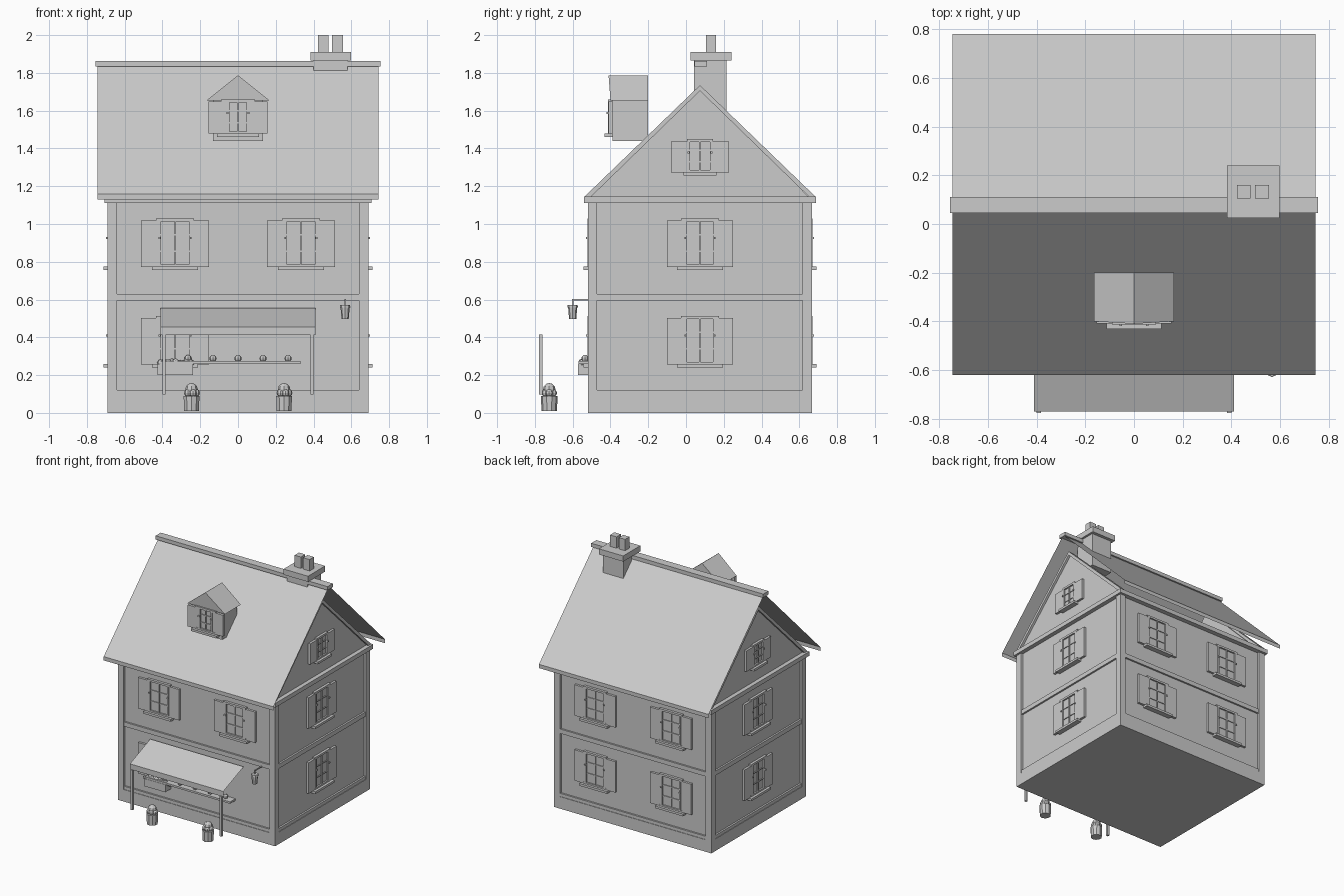
import bpy, bmesh, math, random
from mathutils import Matrix, Vector

if "Cube" in bpy.data.objects:
    bpy.data.objects.remove(bpy.data.objects["Cube"])

random.seed(3)
YC = 0.074            # house centre in y
HX, HY = 0.69, 0.594  # half footprint at plinth and posts
WX, WY = 0.672, 0.576 # half footprint at wall surface


def finish(name, bm, matrix=None):
    if matrix:
        bm.transform(matrix)
    me = bpy.data.meshes.new(name)
    bm.to_mesh(me)
    bm.free()
    ob = bpy.data.objects.new(name, me)
    bpy.context.collection.objects.link(ob)
    return ob


def add_box(bm, x0, x1, y0, y1, z0, z1):
    m = Matrix.Translation(((x0 + x1) / 2, (y0 + y1) / 2, (z0 + z1) / 2))
    bmesh.ops.create_cube(bm, size=1, matrix=m @ Matrix.Diagonal((x1 - x0, y1 - y0, z1 - z0, 1)))


def boxes(name, items, matrix=None):
    bm = bmesh.new()
    for b in items:
        add_box(bm, *b)
    return finish(name, bm, matrix)


def prism(name, profile, x0, x1, closed=True):
    """Sweep a (y, z) profile along x; open profiles become sheets."""
    bm = bmesh.new()
    a = [bm.verts.new((x0, y, z)) for y, z in profile]
    b = [bm.verts.new((x1, y, z)) for y, z in profile]
    n = len(profile)
    for i in range(n if closed else n - 1):
        j = (i + 1) % n
        bm.faces.new((a[i], a[j], b[j], b[i]))
    if closed:
        bm.faces.new(a)
        bm.faces.new(b)
    bmesh.ops.recalc_face_normals(bm, faces=bm.faces)
    return finish(name, bm)


def add_cone(bm, loc, r1, r2, h, n):
    bmesh.ops.create_cone(bm, cap_ends=True, segments=n, radius1=r1, radius2=r2, depth=h,
                          matrix=Matrix.Translation(Vector(loc) + Vector((0, 0, h / 2))))


def add_ball(bm, loc, r, seg=8):
    bmesh.ops.create_uvsphere(bm, u_segments=seg, v_segments=6, radius=r,
                              matrix=Matrix.Translation(loc))


# Walls, plinth, eaves cornice
boxes("walls", [(-WX, WX, YC - WY, YC + WY, 0.05, 1.12)])
boxes("plinth", [(-HX, HX, YC - HY, YC + HY, 0, 0.095)])
boxes("cornice", [(-0.706, 0.706, YC - 0.613, YC + 0.613, 1.112, 1.146)])

# Corner posts and floor beams
posts = []
for sx in (-1, 1):
    for sy in (-1, 1):
        xs = sorted((sx * HX, sx * (HX - 0.05)))
        ys = sorted((YC + sy * HY, YC + sy * (HY - 0.05)))
        posts.append((*xs, *ys, 0.09, 1.115))
boxes("corner_posts", posts)
boxes("floor_beams", [(-HX + 0.004, HX - 0.004, YC - HY + 0.004, YC + HY - 0.004, z0, z1)
                      for z0, z1 in ((0.595, 0.63), (0.09, 0.12))])

# Gable walls with sloping trim
for side, s in (("left", -1), ("right", 1)):
    xs = sorted((s * 0.64, s * WX))
    prism(side + "_gable", [(YC - 0.58, 1.14), (YC + 0.58, 1.14), (YC, 1.72)], *xs)
    xs = sorted((s * 0.65, s * HX))
    prism(side + "_gable_trim", [(YC - 0.61, 1.146), (YC, 1.735), (YC + 0.61, 1.146),
                                 (YC + 0.575, 1.146), (YC, 1.705), (YC - 0.575, 1.146)], *xs)

# Roof sheet with eave drops, ridge cap
prism("roof", [(-0.62, 1.13), (-0.62, 1.16), (0.08, 1.85), (0.78, 1.16), (0.78, 1.13)],
      -0.745, 0.745, closed=False)
boxes("ridge_cap", [(-0.755, 0.755, 0.045, 0.11, 1.833, 1.862)])

# Chimney
boxes("chimney", [(0.40, 0.58, 0.042, 0.215, 1.6, 1.87)])
boxes("chimney_cap", [(0.383, 0.597, 0.025, 0.24, 1.865, 1.91)])
boxes("chimney_pots", [(0.423, 0.478, 0.105, 0.16, 1.905, 2.0), (0.498, 0.555, 0.105, 0.16, 1.905, 2.0)])


def window(name, origin, turn, w=0.20, h=0.26, sh=0.09, gap=0.09, dep=0.02):
    """Frame, glazing bars, shutters and sill; origin is bottom centre on the wall."""
    m = Matrix.Translation(origin) @ Matrix.Rotation(math.radians(turn), 4, 'Z')
    f, t = w / 2, 0.016
    parts = [(-f, f, -dep, 0, h - t, h), (-f, f, -dep, 0, 0, t)]
    for s in (-1, 1):
        parts.append((*sorted((s * gap, s * (gap - t))), -dep, 0, 0, h))
    parts.append((-0.004, 0.004, -dep * 0.8, 0, 0, h))
    for k in (1, 2):
        parts.append((-gap, gap, -dep * 0.7, 0, h * k / 3 - 0.004, h * k / 3 + 0.004))
    boxes(name + "_frame", parts, m)
    boxes(name + "_glass", [(-gap, gap, -dep * 0.4, 0, 0, h)], m)
    shutters = []
    for s in (-1, 1):
        shutters.append((*sorted((s * gap, s * (gap + sh))), -dep * 0.9, 0, 0.003, h - 0.012))
        shutters.append((*sorted((s * (gap - 0.012), s * (gap - 0.002))), -dep - 0.008, -dep,
                         h * 0.58, h * 0.58 + 0.01))
    boxes(name + "_shutters", shutters, m)
    boxes(name + "_sill", [(-f - 0.022, f + 0.022, -dep - 0.02, 0, -0.014, 0.004)], m)


# House windows
for floor, z in (("lower", 0.254), ("upper", 0.77)):
    for i, x in enumerate((-0.333, 0.333)):
        if floor == "upper" or i == 0:
            window(f"{floor}_front_window_{i}", (x, YC - WY, z), 0)
        window(f"{floor}_back_window_{i}", (x, YC + WY, z), 180)
    window(floor + "_right_window", (WX, YC, z), 90, gap=0.085)
    window(floor + "_left_window", (-WX, YC, z), -90, gap=0.085)
for side, s in (("right", 1), ("left", -1)):
    window(side + "_gable_window", (s * WX, YC, 1.27), 90 * s, w=0.13, h=0.18, gap=0.068, sh=0.085)

# Dormer
boxes("dormer_body", [(-0.133, 0.133, -0.39, -0.2, 1.44, 1.66)])
bm = bmesh.new()
ring = [[bm.verts.new(p) for p in ((-0.165, y0, 1.655), (0.165, y0, 1.655), (0, y1, 1.787))]
        for y0, y1 in ((-0.40, -0.41), (-0.2, -0.2))]
bm.faces.new(ring[0])
bm.faces.new(ring[1][::-1])
for i in range(3):
    j = (i + 1) % 3
    bm.faces.new((ring[0][j], ring[0][i], ring[1][i], ring[1][j]))
finish("dormer_roof", bm)
window("dormer_window", (0, -0.388, 1.475), 0, w=0.18, h=0.185, gap=0.062, sh=0.093, dep=0.024)

# Awning sheet with front valance, and its posts
prism("awning", [(-0.515, 0.555), (-0.77, 0.456), (-0.77, 0.413)], -0.41, 0.41, closed=False)
boxes("awning_posts", [(x - 0.009, x + 0.009, -0.777, -0.76, 0.097, 0.415) for x in (-0.392, 0.392)])

# Shelf with row of balls
boxes("shelf", [(-0.41, 0.33, -0.57, -0.5, 0.26, 0.275)])
bm = bmesh.new()
for i in range(5):
    add_ball(bm, (-0.265 + i * 0.1325, -0.535, 0.288), 0.019)
finish("shelf_balls", bm)

# Flower box under the front window
boxes("flower_box", [(-0.425, -0.238, -0.572, -0.5, 0.2, 0.26)])
bm = bmesh.new()
for i in range(9):
    add_ball(bm, (-0.41 + i * 0.02, -0.55 + 0.012 * (i % 2), 0.268 + random.uniform(-0.006, 0.006)), 0.018)
finish("flower_box_flowers", bm)

# Wall lantern on an arm
boxes("lantern_arm", [(0.563, 0.571, -0.604, -0.5, 0.594, 0.602), (0.563, 0.571, -0.604, -0.596, 0.57, 0.602)])
bm = bmesh.new()
add_cone(bm, (0.567, -0.6, 0.497), 0.019, 0.024, 0.06, 8)
add_cone(bm, (0.567, -0.6, 0.557), 0.028, 0.026, 0.015, 8)
finish("lantern", bm)

# Potted plants beside the awning
for i, x in enumerate((-0.246, 0.244)):
    bm = bmesh.new()
    add_cone(bm, (x, -0.724, 0.01), 0.041, 0.044, 0.08, 10)
    finish(f"planter_{i}", bm)
    bm = bmesh.new()
    add_ball(bm, (x, -0.724, 0.125), 0.033)
    for k in range(5):
        a = k * math.tau / 5
        add_ball(bm, (x + 0.024 * math.cos(a), -0.724 + 0.022 * math.sin(a), 0.105), 0.02)
    finish(f"plant_{i}", bm)
